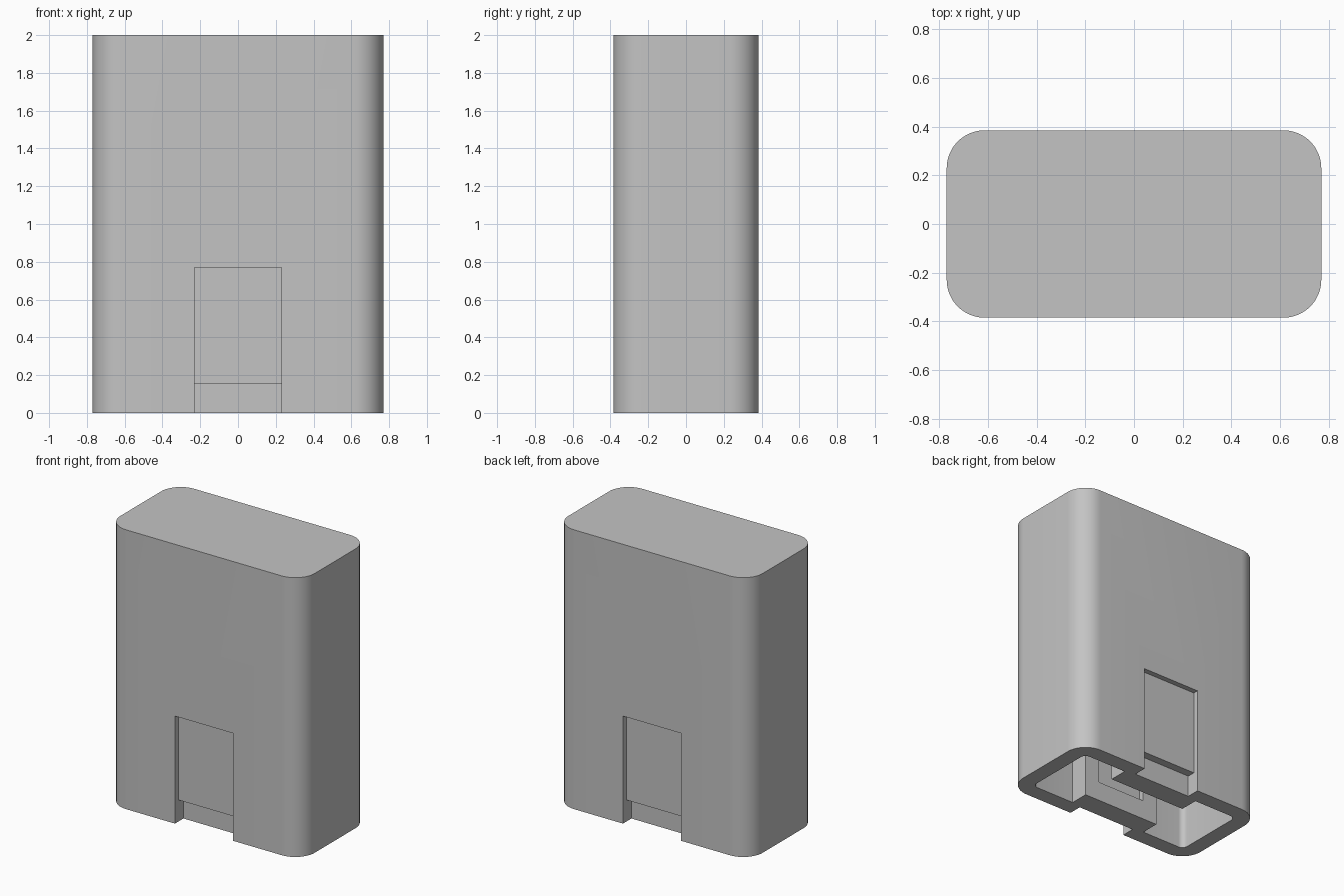
import bpy, bmesh, math

if "Cube" in bpy.data.objects:
    bpy.data.objects.remove(bpy.data.objects["Cube"])

WALL = 0.115
HX, HY, HEIGHT, RADIUS = 0.77, 0.385, 2.0, 0.155

grey = bpy.data.materials.new("plain_grey")
grey.diffuse_color = (0.55, 0.55, 0.55, 1)
grey.use_nodes = True
grey.node_tree.nodes["Principled BSDF"].inputs["Base Color"].default_value = grey.diffuse_color


def finish(bm, name):
    bmesh.ops.recalc_face_normals(bm, faces=bm.faces)
    mesh = bpy.data.meshes.new(name)
    bm.to_mesh(mesh)
    bm.free()
    obj = bpy.data.objects.new(name, mesh)
    bpy.context.collection.objects.link(obj)
    mesh.materials.append(grey)
    return obj


def rounded_block(name, hx, hy, r, z0, z1, steps=12):
    """Upright prism with rounded vertical edges."""
    bm = bmesh.new()
    ring = []
    for i, (sx, sy) in enumerate([(1, 1), (-1, 1), (-1, -1), (1, -1)]):
        for k in range(steps + 1):
            a = math.pi / 2 * (i + k / steps)
            ring.append(bm.verts.new((sx * (hx - r) + r * math.cos(a),
                                      sy * (hy - r) + r * math.sin(a), z0)))
    face = bm.faces.new(ring)
    top = bmesh.ops.extrude_face_region(bm, geom=[face])["geom"]
    bmesh.ops.translate(bm, vec=(0, 0, z1 - z0),
                        verts=[v for v in top if isinstance(v, bmesh.types.BMVert)])
    return finish(bm, name)


def box(name, hx, y0, y1, z0, z1):
    bm = bmesh.new()
    bmesh.ops.create_cube(bm, size=1)
    for v in bm.verts:
        v.co = (v.co.x * 2 * hx, (y0 + y1) / 2 + v.co.y * (y1 - y0),
                (z0 + z1) / 2 + v.co.z * (z1 - z0))
    return finish(bm, name)


def boolean(target, cutter, operation="DIFFERENCE"):
    cutter.hide_render = True
    mod = target.modifiers.new("cut", "BOOLEAN")
    mod.operation, mod.object, mod.solver = operation, cutter, "EXACT"
    bpy.ops.object.select_all(action="DESELECT")
    bpy.context.view_layer.objects.active = target
    target.select_set(True)
    bpy.ops.object.modifier_apply(modifier=mod.name)
    bpy.data.objects.remove(cutter)


# Outer case and its hollow, open at the bottom
case = rounded_block("case", HX, HY, RADIUS, 0, HEIGHT)
hollow = rounded_block("hollow", HX - WALL, HY - WALL, RADIUS - WALL,
                       -0.1, HEIGHT - WALL, 6)

# Thickened wall behind each recess, with a shallow inner slot
for s in (-1, 1):
    boolean(hollow, box("wall_pad", 0.308, *sorted((s * 0.135, s * 0.5)), -0.2, 0.85))
    boolean(hollow, box("pad_slot", 0.19, *sorted((s * 0.10, s * 0.17)), 0.14, 0.73),
            "UNION")
boolean(case, hollow)

# Front and back recesses: shallow panel above, deeper notch at the foot
for s in (-1, 1):
    boolean(case, box("panel_recess", 0.23, *sorted((s * (HY - 0.038), s * 0.5)),
                      0.1, 0.77))
    boolean(case, box("foot_notch", 0.23, *sorted((s * (HY - 0.096), s * 0.5)),
                      -0.1, 0.155))

bpy.ops.object.select_all(action="DESELECT")
bpy.context.view_layer.objects.active = case
case.select_set(True)
bpy.ops.object.shade_smooth_by_angle(angle=math.radians(30))
